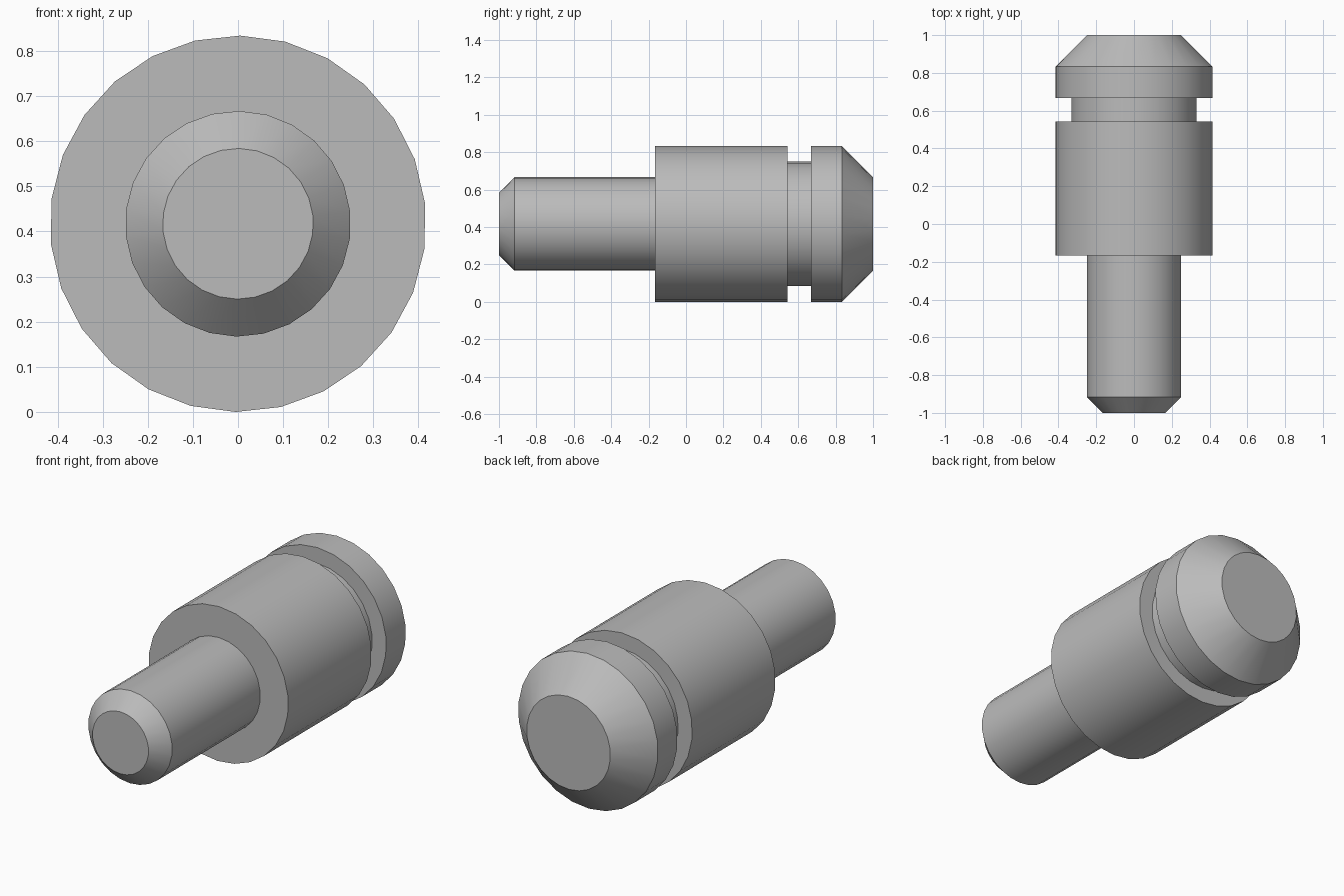
import bpy, bmesh, math
from mathutils import Matrix, Vector

cube = bpy.data.objects.get("Cube")
if cube:
    bpy.data.objects.remove(cube)

SIDES = 26
AXIS_Z = 0.417

# Plain grey metal
metal = bpy.data.materials.new("grey_metal")
metal.use_nodes = True
color = (0.5, 0.5, 0.5, 1)
metal.diffuse_color = color
metal.node_tree.nodes["Principled BSDF"].inputs["Base Color"].default_value = color

# Half profile as (radius, y), from the front tip to the rear nose
profile = [
    (0, -1), (0.167, -1), (0.25, -0.917),               # chamfered shank tip
    (0.25, -0.167), (0.417, -0.167),                    # shank and shoulder
    (0.417, 0.542), (0.333, 0.542),                     # body
    (0.333, 0.667), (0.417, 0.667),                     # retaining groove
    (0.417, 0.833), (0.25, 1), (0, 1),                  # collar and tapered nose
]

# Revolve the profile around the y axis
bm = bmesh.new()
tilt = Matrix.Rotation(math.radians(0.7), 3, "Y")
verts = [bm.verts.new(tilt @ Vector((0, y, r))) for r, y in profile]
edges = [bm.edges.new(pair) for pair in zip(verts, verts[1:])]
bmesh.ops.spin(bm, geom=verts + edges, cent=(0, 0, 0), axis=(0, 1, 0),
               angle=math.tau, steps=SIDES, use_merge=True)
bmesh.ops.remove_doubles(bm, verts=bm.verts, dist=0.0005)

# Merge each end fan into one flat cap
for y in (-1, 1):
    cap = [f for f in bm.faces if all(abs(v.co.y - y) < 0.001 for v in f.verts)]
    bmesh.ops.dissolve_faces(bm, faces=cap, use_verts=True)
bmesh.ops.recalc_face_normals(bm, faces=bm.faces)

mesh = bpy.data.meshes.new("stepped_pin")
bm.to_mesh(mesh)
bm.free()
mesh.materials.append(metal)

pin = bpy.data.objects.new("stepped_pin", mesh)
pin.location.z = AXIS_Z
bpy.context.collection.objects.link(pin)

# Smooth around the pin, sharp at the steps and chamfers
bpy.ops.object.select_all(action="DESELECT")
pin.select_set(True)
bpy.context.view_layer.objects.active = pin
bpy.ops.object.shade_smooth_by_angle(angle=math.radians(30))
